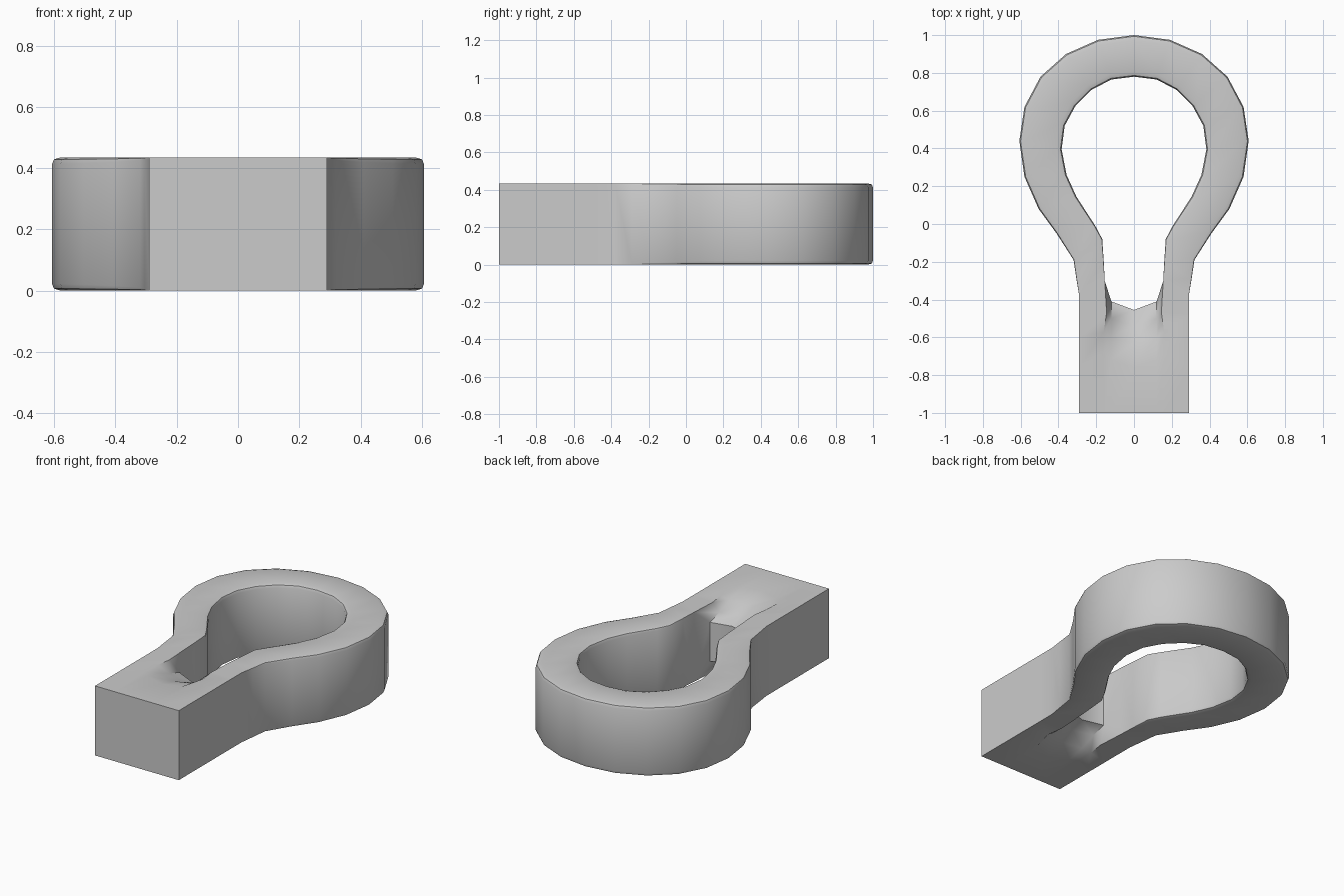
import bpy, bmesh
from mathutils import Vector

if "Cube" in bpy.data.objects:
    bpy.data.objects.remove(bpy.data.objects["Cube"])

H = 0.435
bm = bmesh.new()

# Ring and arms: (outer x, y, inner x, y, edge rounding), right half from the top down
half = [
    (0, 1.0, 0, 0.78, 0.022), (0.19, 0.975, 0.12, 0.765, 0.022),
    (0.36, 0.90, 0.225, 0.71, 0.022), (0.495, 0.78, 0.31, 0.625, 0.022),
    (0.58, 0.62, 0.367, 0.52, 0.022), (0.607, 0.44, 0.383, 0.395, 0.022),
    (0.58, 0.25, 0.357, 0.26, 0.022), (0.505, 0.08, 0.305, 0.145, 0.02),
    (0.41, -0.05, 0.205, -0.01, 0.016), (0.32, -0.19, 0.168, -0.08, 0.01),
    (0.305, -0.29, 0.16, -0.2, 0.005), (0.29, -0.38, 0.155, -0.30, 0)]
stations = [(-a, b, -c, d, r) for a, b, c, d, r in half[:0:-1]] + half


def section(ox, oy, ix, iy, r):
    o, i = Vector((ox, oy, 0)), Vector((ix, iy, 0))
    n = (i - o).normalized()
    k, m = r * 0.3, r * 0.7
    side = [(o, r), (o + n * k, k), (o + n * r * 1.3, 0),
            (i - n * r * 1.3, 0), (i - n * k, k), (i, r)]
    top = [p + Vector((0, 0, H - d)) for p, d in side]
    low = [p + Vector((0, 0, d)) for p, d in reversed(side)]
    return [bm.verts.new(p) for p in top + low]


rings = [section(*s) for s in stations]
for a, b in zip(rings, rings[1:]):
    for j in range(len(a)):
        k = (j + 1) % len(a)
        bm.faces.new((a[j], a[k], b[k], b[j]))

# Stem: rows of (x, y, dip) from centre to side, hollowed towards the opening
rows = [
    [(0, -1, 0), (0.12, -1, 0), (0.155, -1, 0), (0.29, -1, 0)],
    [(0, -0.76, 0), (0.12, -0.72, 0), (0.165, -0.68, 0), (0.29, -0.76, 0)],
    [(0, -0.63, 0.035), (0.12, -0.60, 0.028), (0.16, -0.57, 0), (0.29, -0.60, 0)],
    [(0, -0.54, 0.075), (0.12, -0.50, 0.068), (0.145, -0.47, 0), (0.29, -0.48, 0)],
    [(0, -0.455, 0.105), (0.12, -0.41, 0.095), (0.155, -0.30, 0), (0.29, -0.38, 0)]]
top, low = [], []
for r in rows:
    full = [(-x, y, d) for x, y, d in r[:0:-1]] + r
    top.append([bm.verts.new((x, y, H - d)) for x, y, d in full])
    low.append([bm.verts.new((x, y, d)) for x, y, d in full])
for g in (top, low):
    for a, b in zip(g, g[1:]):
        for j in range(6):
            bm.faces.new((a[j], a[j + 1], b[j + 1], b[j]))
for j in range(6):
    bm.faces.new((top[0][j], top[0][j + 1], low[0][j + 1], low[0][j]))
for j in range(1, 5):
    bm.faces.new((top[-1][j], top[-1][j + 1], low[-1][j + 1], low[-1][j]))
for i in range(len(rows) - 1):
    for s in (0, 6):
        bm.faces.new((top[i][s], top[i + 1][s], low[i + 1][s], low[i][s]))

bmesh.ops.remove_doubles(bm, verts=bm.verts, dist=0.0005)
bmesh.ops.recalc_face_normals(bm, faces=bm.faces)
mesh = bpy.data.meshes.new("keyhole_link")
bm.to_mesh(mesh)
bm.free()
link = bpy.data.objects.new("keyhole_link", mesh)
bpy.context.collection.objects.link(link)
bpy.context.view_layer.objects.active = link
link.select_set(True)
bpy.ops.object.shade_smooth_by_angle(angle=0.87)
